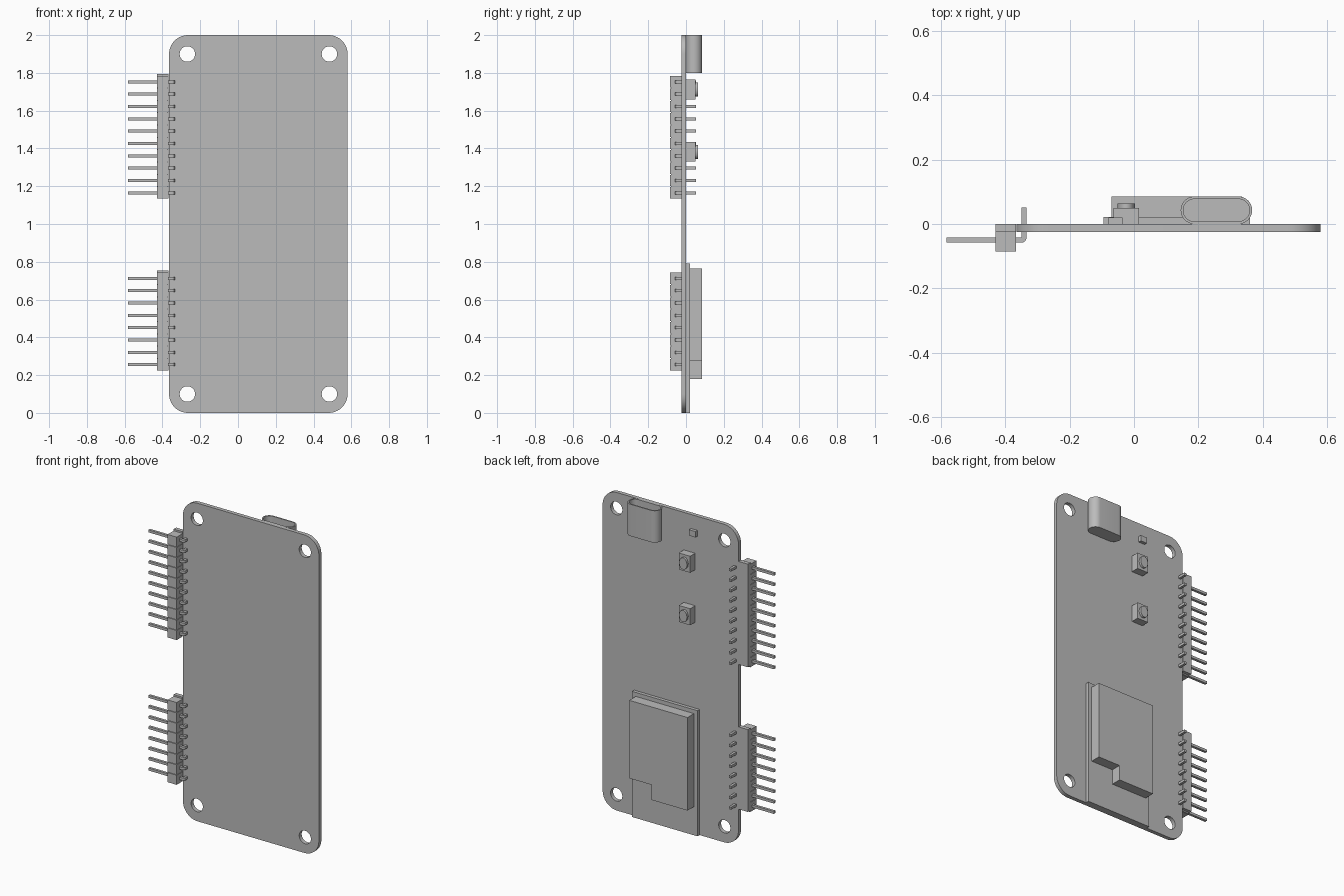
import bpy, bmesh, math

cube = bpy.data.objects.get("Cube")
if cube:
    bpy.data.objects.remove(cube, do_unlink=True)

grey = bpy.data.materials.new("plain_grey")
grey.use_nodes = True
colour = (0.5, 0.5, 0.5, 1)
grey.diffuse_color = colour
grey.node_tree.nodes["Principled BSDF"].inputs["Base Color"].default_value = colour


def rect(x0, x1, y0, y1):
    return [(x0, y0), (x1, y0), (x1, y1), (x0, y1)]


def ellipse(cx, cy, rx, ry, n=32):
    return [(cx + rx * math.cos(math.tau * i / n), cy + ry * math.sin(math.tau * i / n))
            for i in range(n)]


def rounded(x0, x1, y0, y1, r, n=10):
    corners = [(x1 - r, y1 - r), (x0 + r, y1 - r), (x0 + r, y0 + r), (x1 - r, y0 + r)]
    pts = []
    for k, (cx, cy) in enumerate(corners):
        for i in range(n + 1):
            a = math.pi / 2 * (k + i / n)
            p = (cx + r * math.cos(a), cy + r * math.sin(a))
            if not pts or math.dist(p, pts[-1]) > 0.0005:
                pts.append(p)
    if math.dist(pts[0], pts[-1]) < 0.0005:
        pts.pop()
    return pts


def add_prism(bm, loops, axis, lo, hi):
    """Extrude an outline (first loop) with holes (other loops) along an axis."""
    edges = []
    for loop in loops:
        vs = [bm.verts.new((u, lo, v) if axis == "y" else (u, v, lo)) for u, v in loop]
        edges += [bm.edges.new((vs[i - 1], vs[i])) for i in range(len(vs))]
    if len(loops) == 1:
        faces = [bm.faces.new(vs)]
    else:
        fill = bmesh.ops.triangle_fill(bm, edges=edges, use_beauty=True)
        faces = [g for g in fill["geom"] if isinstance(g, bmesh.types.BMFace)]
    ext = bmesh.ops.extrude_face_region(bm, geom=faces, use_keep_orig=True)
    moved = [g for g in ext["geom"] if isinstance(g, bmesh.types.BMVert)]
    d = hi - lo
    bmesh.ops.translate(bm, verts=moved, vec=(0, d, 0) if axis == "y" else (0, 0, d))


def build(name, prisms, smooth=False):
    bm = bmesh.new()
    for p in prisms:
        add_prism(bm, *p)
    bmesh.ops.recalc_face_normals(bm, faces=bm.faces[:])
    mesh = bpy.data.meshes.new(name)
    bm.to_mesh(mesh)
    bm.free()
    mesh.materials.append(grey)
    obj = bpy.data.objects.new(name, mesh)
    bpy.context.collection.objects.link(obj)
    if smooth:
        bpy.ops.object.select_all(action="DESELECT")
        obj.select_set(True)
        bpy.context.view_layer.objects.active = obj
        bpy.ops.object.shade_smooth_by_angle(angle=math.radians(30))
    return obj


# Circuit board with rounded corners and four mounting holes
holes = [ellipse(x, z, 0.041, 0.041) for x in (-0.268, 0.484) for z in (0.1, 1.9)]
build("circuit_board", [([rounded(-0.365, 0.58, 0, 2, 0.1)] + holes, "y", -0.025, 0)], True)

# Right-angle pin headers
PITCH = 0.0653
bend = [(-0.35 + 0.016 * math.sin(a), -0.042 - 0.016 * math.cos(a))
        for a in (math.pi / 2 * i / 5 for i in range(6))]
pin_profile = [(-0.582, -0.058)] + bend + [(-0.334, 0.052), (-0.35, 0.052),
                                           (-0.35, -0.042), (-0.582, -0.042)]


def header(name, first, count):
    centres = [first + PITCH * i for i in range(count)]
    top = centres[-1] + PITCH / 2
    blocks = [([rect(-0.43, -0.367, c - 0.03, c + 0.03)], "y", -0.0855, -0.025)
              for c in centres]
    core = [([rect(-0.426, -0.37, centres[0] - 0.028, top - 0.006)], "y", -0.08, -0.02),
            ([rect(-0.43, -0.367, centres[0] - 0.02, top + 0.008)], "y", -0.025, 0)]
    build(name + "_housing", blocks + core)
    build(name + "_pins", [([pin_profile], "z", c - 0.008, c + 0.008) for c in centres])


header("upper_header", 1.165, 10)
header("lower_header", 0.255, 8)

# Wireless module: carrier and notched metal shield
build("module_carrier", [([rect(-0.095, 0.36, 0, 0.79)], "y", 0, 0.021)])
shield = [(-0.07, 0.18), (0.18, 0.18), (0.18, 0.275), (0.335, 0.275), (0.335, 0.765), (-0.07, 0.765)]
build("module_shield", [([shield], "y", 0.021, 0.0855)])

# Charging socket: open rounded shell with a closed inner end
outer = rounded(0.145, 0.367, 0, 0.0855, 0.0427)
inner = rounded(0.153, 0.359, 0.008, 0.0775, 0.0347)
build("socket_shell", [([outer, inner], "z", 1.82, 2.0)], True)
build("socket_end", [([outer], "z", 1.8, 1.82)], True)

# Push buttons
for name, z in (("upper_button", 1.712), ("lower_button", 1.382)):
    build(name + "_body", [([rect(-0.064, 0.015, z - 0.052, z + 0.052)], "y", 0, 0.05)])
    build(name + "_cap", [([ellipse(-0.024, z, 0.027, 0.037)], "y", 0.05, 0.064)], True)

# Small indicator lamp
build("indicator_lamp", [([rect(-0.079, -0.035, 1.875, 1.912)], "y", 0, 0.02)])
